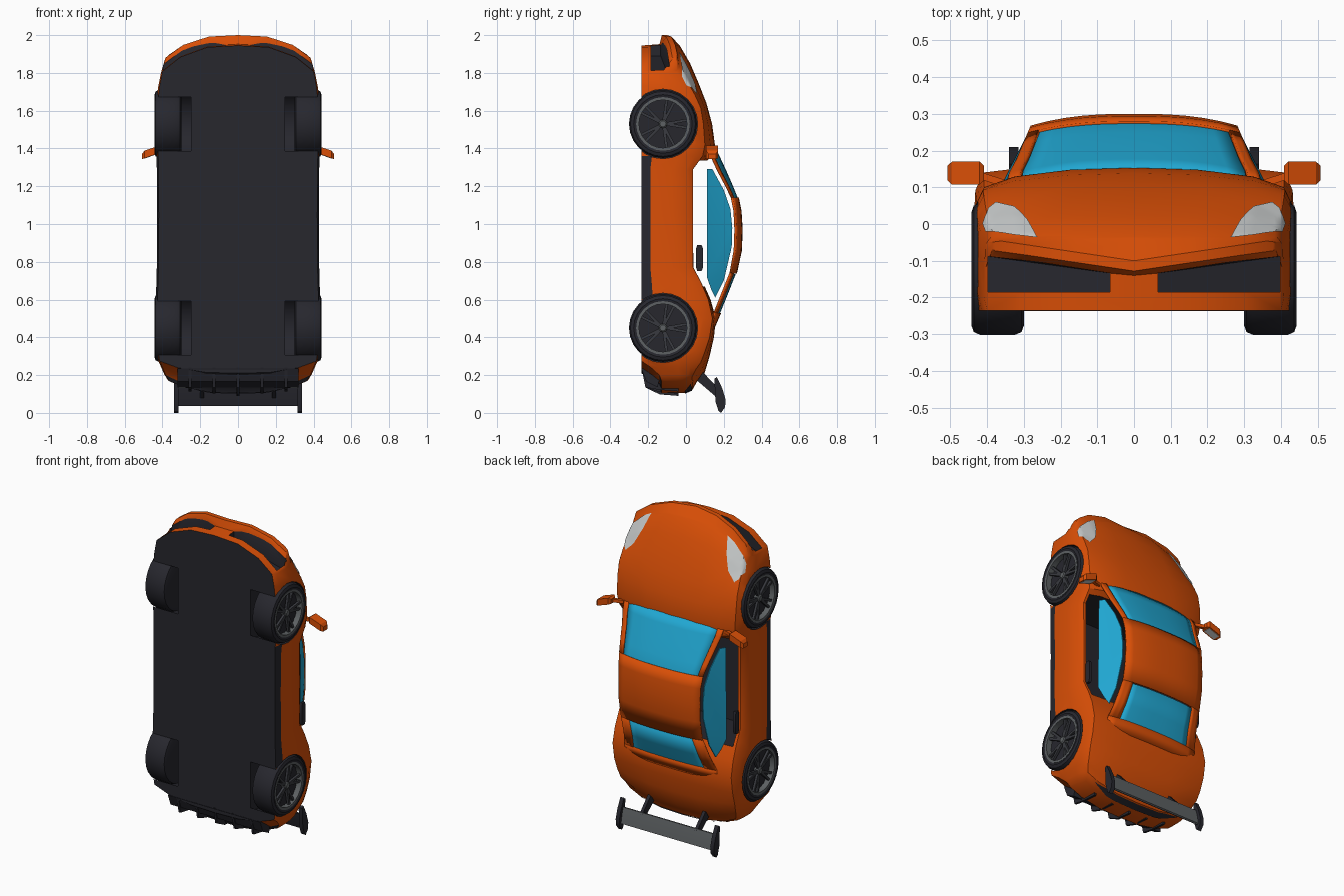
import bpy, bmesh, math
from mathutils import Vector
from mathutils.bvhtree import BVHTree

if "Cube" in bpy.data.objects:
    bpy.data.objects.remove(bpy.data.objects["Cube"])

def mat(name, r, g, b):
    m = bpy.data.materials.new(name)
    m.diffuse_color = (r, g, b, 1)
    m.use_nodes = True
    m.node_tree.nodes["Principled BSDF"].inputs["Base Color"].default_value = m.diffuse_color
    return m

ORANGE = mat("orange_paint", 0.70, 0.078, 0.002)
DARK = mat("black_plastic", 0.02, 0.02, 0.027)
GLASS = mat("blue_glass", 0.015, 0.39, 0.65)
GREY = mat("grey_metal", 0.11, 0.12, 0.125)
SPOKE = mat("dark_metal", 0.04, 0.042, 0.05)
LAMP = mat("lamp_white", 0.58, 0.6, 0.6)

def finish(name, bm, *mats, recalc=True):
    if recalc:
        bmesh.ops.recalc_face_normals(bm, faces=bm.faces)
    me = bpy.data.meshes.new(name)
    bm.to_mesh(me)
    bm.free()
    ob = bpy.data.objects.new(name, me)
    bpy.context.collection.objects.link(ob)
    for m in mats:
        me.materials.append(m)
    return ob

def add_hull(bm, pts):
    vs = [bm.verts.new(p) for p in pts]
    res = bmesh.ops.convex_hull(bm, input=vs)
    junk = [v for v in res["geom_interior"] if isinstance(v, bmesh.types.BMVert)]
    bmesh.ops.delete(bm, geom=junk, context='VERTS')

def hull(name, pts, m):
    bm = bmesh.new()
    add_hull(bm, pts)
    bmesh.ops.dissolve_limit(bm, angle_limit=0.02, verts=bm.verts, edges=bm.edges)
    return finish(name, bm, m)

def slab(x0, x1, yz):
    return [(x, y, z) for x in (x0, x1) for y, z in yz]

def lathe(bm, prof, cx, cy, cz, s, n=24, closed=True):
    """Revolve (radius, x) points round an axis along x."""
    rings = [[bm.verts.new((s * (cx + x), cy + r * math.cos(2 * math.pi * i / n),
              cz + r * math.sin(2 * math.pi * i / n))) for i in range(n)] for r, x in prof]
    for a, b in zip(rings, rings[1:]):
        for i in range(n):
            bm.faces.new((a[i], a[(i + 1) % n], b[(i + 1) % n], b[i]))
    if closed:
        bm.faces.new(rings[0])
        bm.faces.new(rings[-1])

def interp(table, z):
    for a, b in zip(table, table[1:]):
        if a[0] >= z >= b[0]:
            t = (a[0] - z) / (a[0] - b[0])
            return [p + (q - p) * t for p, q in zip(a, b)]
    return table[-1] if z < table[-1][0] else table[0]

# Body loft, nose up: z, half width, bottom y, shoulder y, centre y
BODY = [(2.0, .385, -.128, -.10, -.10), (1.952, .405, -.14, -.035, -.04),
        (1.945, .408, -.235, -.028, -.033), (1.85, .423, -.235, .012, .022),
        (1.75, .43, -.235, .048, .065), (1.64, .435, -.235, .078, .108),
        (1.53, .437, -.235, .092, .138), (1.42, .434, -.235, .10, .153),
        (1.36, .431, -.235, .088, .145), (1.29, .43, -.235, .037, .045),
        (1.05, .428, -.235, .037, .041), (.77, .43, -.235, .038, .045),
        (.69, .432, -.235, .08, .09), (.60, .435, -.235, .118, .13),
        (.50, .437, -.235, .14, .158), (.40, .436, -.235, .125, .148),
        (.30, .432, -.235, .10, .125), (.21, .423, -.235, .078, .098),
        (.165, .408, -.185, .052, .058), (.125, .39, -.14, .032, .036),
        (.105, .37, -.13, -.01, -.01)]

def half_section(z, w, yb, ys, yc):
    h = ys - yb
    pts = [(f * w, yb) for f in (0, .4, .75, .98)]
    pts += [(w, yb + .17 * h), (w, yb + .6 * h), (w * .988, yb + .87 * h)]
    pts += [(w * f, ys + (yc - ys) * k) for f, k in ((.94, 0), (.75, .55), (.4, .9), (0, 1))]
    bow = .17 * min(1, max(0, (z - 1.58) / .35)) - .105 * min(1, max(0, (.36 - z) / .22))
    lift = .055 if z > 1.99 else .035 if z > 1.95 and yb > -.2 else 0  # raised lip ends
    out = []
    for i, (x, y) in enumerate(pts):
        k = lift if z > 1.99 or i < 4 else 0
        out.append((x, y + k * min(1, x / .37), z - bow * (x / .43) ** 3))
    return out

bm = bmesh.new()
rings = []
for row in BODY:
    half = half_section(*row)
    r = [bm.verts.new(p) for p in half]
    l = [bm.verts.new((-x, y, z)) for x, y, z in half[1:-1]]
    rings.append((r, [r[0]] + l + [r[-1]]))
for a, b in zip(rings, rings[1:]):
    for s in (0, 1):
        for j in range(10):
            bm.faces.new((a[s][j], a[s][j + 1], b[s][j + 1], b[s][j]))
for ring in (rings[0], rings[-1]):
    for h in ring:
        for j in range(3):
            bm.faces.new((h[j], h[j + 1], h[9 - j], h[10 - j]))
        bm.faces.new(h[3:8])
bmesh.ops.recalc_face_normals(bm, faces=bm.faces)
for f in bm.faces:  # floor, sill strips and lower tail are black
    c = f.calc_center_median()
    sill = c.y < -.18 and .64 < c.z < 1.36
    floor = f.normal.y < -.7 and c.y < -.225
    tail = c.z < .24 and f.normal.y < -.4 and abs(c.x) < .34
    if floor or sill or tail:
        f.material_index = 1
skin = BVHTree.FromBMesh(bm)
body = finish("body", bm, ORANGE, DARK)

# Wheel wells, cabin hollow and front intakes cut from the body
WHEELS = (1.53, .45)
WY = -.122
bm = bmesh.new()
add_hull(bm, [(x, y, z) for x in (-.388, .388) for y in (-.2, .4) for z in (.67, 1.335)])
for s in (1, -1):
    for wz in WHEELS:
        lathe(bm, [(.184, .25), (.184, .55)], 0, WY, wz, s)
    add_hull(bm, [(s * x, y, z) for x, y0, y1, z0 in ((.065, -.185, -.134, 1.89),
             (.25, -.185, -.105, 1.85), (.398, -.185, -.088, 1.77)) for y in (y0, y1) for z in (z0, 2.1)])
cutter = finish("body_cutter", bm, DARK)
cutter.hide_render = True
mod = body.modifiers.new("cut", 'BOOLEAN')
mod.operation = 'DIFFERENCE'
mod.solver = 'EXACT'
mod.object = cutter
mod.material_mode = 'TRANSFER'
bpy.context.view_layer.objects.active = body
bpy.ops.object.modifier_apply(modifier="cut")
bpy.data.objects.remove(cutter)

# Canopy: z, centre y, edge x, edge y
CANOPY = [(1.42, .15, .345, .105), (1.36, .178, .338, .135), (1.28, .215, .318, .172),
          (1.2, .25, .30, .215), (1.14, .274, .288, .243), (1.07, .288, .282, .257),
          (.97, .294, .28, .262), (.86, .29, .28, .258), (.74, .264, .28, .236),
          (.62, .217, .295, .188), (.53, .18, .315, .152), (.46, .15, .33, .125)]

def panel(name, z0, z1, u0, u1, m, off=0.0, thick=.012):
    bm = bmesh.new()
    rows = []
    zs = [z0] + [r[0] for r in CANOPY if z1 < r[0] < z0] + [z1]
    n = 12 if u1 - u0 > .5 else 3
    for z in zs:
        _, yc, xe, ye = interp(CANOPY, z)
        us = [u0 + (u1 - u0) * i / n for i in range(n + 1)]
        rows.append([bm.verts.new((xe * u, yc - (yc - ye) * abs(u) ** 2.6 + off, z)) for u in us])
    for a, b in zip(rows, rows[1:]):
        for i in range(n):
            bm.faces.new((a[i], a[i + 1], b[i + 1], b[i]))
    ob = finish(name, bm, m, recalc=False)
    sol = ob.modifiers.new("thickness", 'SOLIDIFY')
    sol.thickness = thick
    sol.offset = 0

panel("roof", 1.14, .74, -1, 1, ORANGE)
panel("rear_window_base", .53, .46, -1, 1, ORANGE)
panel("windshield", 1.42, 1.13, -.89, .89, GLASS, -.004, .006)
panel("rear_window", .735, .525, -.78, .78, GLASS, -.002, .006)

def projected(name, poly, m, d):
    """Thin plate laid on the body along z from an (x, y) outline."""
    bm = bmesh.new()
    bm.faces.new([bm.verts.new((x, y, 0)) for x, y in poly])
    bmesh.ops.triangulate(bm, faces=bm.faces)
    bmesh.ops.subdivide_edges(bm, edges=bm.edges, cuts=7, use_grid_fill=True)
    for v in bm.verts:
        hit, nor, _, _ = skin.ray_cast(Vector((v.co.x, v.co.y, 1 - 2 * d)), Vector((0, 0, d)))
        if hit:
            v.co = hit + nor * .005
    bmesh.ops.delete(bm, geom=[v for v in bm.verts if v.co.z == 0], context='VERTS')
    for f in bm.faces:
        f.normal_update()
        if f.normal.z * d > 0:
            f.normal_flip()
    finish(name, bm, m, recalc=False)

projected("tail_panel", [(-.31, .022), (-.2, -.008), (.2, -.008), (.31, .022), (.2, .03), (-.2, .03)], DARK, 1)

for s, side in ((1, "right"), (-1, "left")):
    u = lambda a, b: (a, b) if s > 0 else (-b, -a)
    panel(side + "_front_pillar", 1.42, 1.14, *u(.9, 1), ORANGE)
    panel(side + "_rear_pillar", .74, .53, *u(.78, 1), ORANGE)
    # Side window and door handle
    outline = [(.11, 1.29), (.14, 1.29), (.2, 1.18), (.235, 1.08), (.245, .98), (.242, .88),
               (.2, .7), (.155, .61), (.135, .65), (.11, .72)]
    hull(side + "_side_window", [(s * (.368 - (y - .11) * .62 - .22 * (z - .98) ** 2 + t), y, z)
         for y, z in outline for t in (0, .006)], GLASS)
    hull(side + "_door_handle", slab(s * .388, s * .405, [(.06, .75), (.082, .75), (.09, .77),
         (.09, .87), (.082, .89), (.06, .89), (.053, .87), (.053, .77)]), DARK)
    # Headlight
    lamp = [(.408, .0), (.395, .04), (.375, .056), (.325, .045), (.29, .01), (.262, -.04), (.40, -.022)]
    projected(side + "_headlight", [(s * x, y) for x, y in lamp], LAMP, -1)
    # Wing mirror
    hull(side + "_mirror", [(s * x, y, z - (x - .41) * .35) for x, e in ((.408, .012), (.42, 0), (.495, 0), (.508, .012))
         for y in (.107 + e, .17 - e) for z in (1.378, 1.418 - e)], ORANGE)
    hull(side + "_mirror_glass", [(s * x, y, 1.376 - (x - .41) * .35 + t) for x in (.422, .495)
         for y in (.116, .161) for t in (0, .004)], LAMP)
    hull(side + "_mirror_stalk", [(s * x, y, z) for x, y0 in ((.35, .10), (.42, .122))
         for y in (y0, y0 + .02) for z in (1.38, 1.4)], ORANGE)
    # Wheels
    for wz, end in zip(WHEELS, ("front", "rear")):
        name = side + "_" + end
        bm = bmesh.new()
        lathe(bm, [(.155, .30), (.172, .306), (.18, .325), (.18, .418), (.172, .436), (.155, .442),
                   (.141, .438), (.138, .40)], 0, WY, wz, s)
        finish(name + "_tyre", bm, DARK)
        bm = bmesh.new()
        lathe(bm, [(.142, .43), (.142, .44), (.127, .44), (.127, .405), (.142, .405), (.142, .43)],
              0, WY, wz, s, closed=False)
        lathe(bm, [(.022, .40), (.022, .428), (.016, .433)], 0, WY, wz, s, 12)
        finish(name + "_rim", bm, GREY)
        bm = bmesh.new()
        for i in range(5):
            for tilt in (-.16, .16):
                a = 2 * math.pi * i / 5
                pts = []
                for r, w, x, b in ((.012, .008, .425, a), (.13, .007, .43, a + tilt)):
                    for k in (-w, w):
                        for dx in (0, -.015):
                            pts.append((s * (x + dx), WY + r * math.cos(b) - k * math.sin(b),
                                        wz + r * math.sin(b) + k * math.cos(b)))
                add_hull(bm, pts)
        finish(name + "_spokes", bm, SPOKE)
    # Wing end plate and strut
    hull(side + "_wing_end_plate", slab(s * .315, s * .34, [(.15, .18), (.163, .19), (.192, .13),
         (.21, .07), (.207, .03), (.185, .0), (.172, .01), (.156, .06)]), DARK)
    hull(side + "_wing_strut", slab(s * .18, s * .2, [(.06, .17), (.09, .215), (.175, .125), (.165, .08)]), DARK)

# Wing blade, black underneath
hull("wing_blade", slab(-.318, .318, [(.167, .135), (.172, .135), (.184, .09), (.193, .04), (.186, .036), (.175, .09)]), GREY)
hull("wing_underside", slab(-.317, .317, [(.16, .133), (.168, .133), (.176, .09), (.187, .038), (.18, .036), (.165, .09)]), DARK)

# Rear diffuser and fins
hull("diffuser", slab(-.32, .32, [(-.237, .235), (-.21, .165), (-.15, .135), (-.13, .23)]), DARK)
for i in range(-2, 3):
    zo = .012 * abs(i)
    hull("diffuser_fin_%d" % (i + 3), slab(i * .127 - .007, i * .127 + .007,
         [(-.236, .24), (-.215, .135), (-.14, .098 + zo), (-.04, .09 + zo), (-.03, .2)]), DARK)

# Smooth shading with sharp creases
for ob in bpy.data.objects:
    ob.select_set(ob.type == 'MESH')
bpy.context.view_layer.objects.active = body
bpy.ops.object.shade_smooth_by_angle(angle=math.radians(32))
